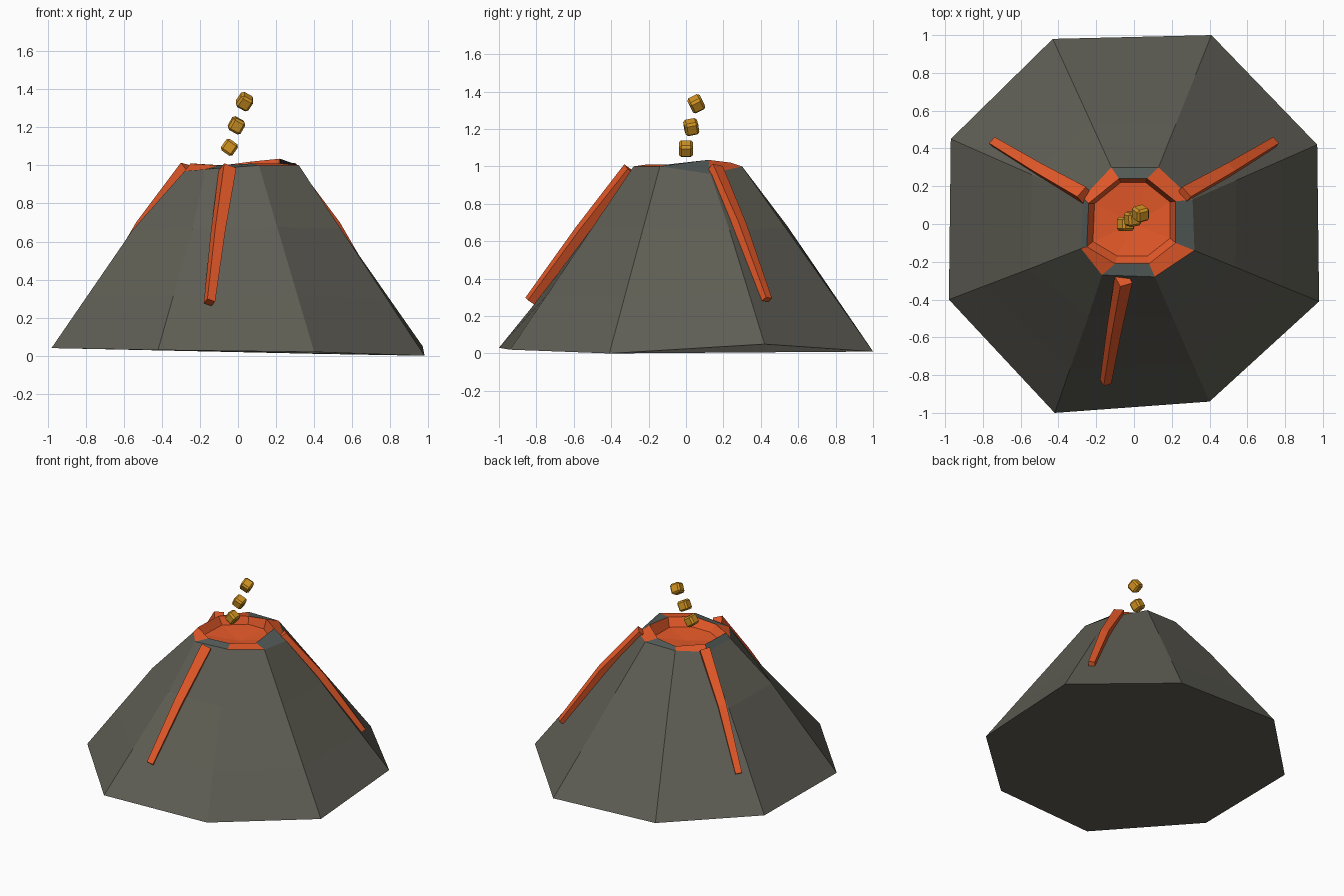
import bpy
import bmesh
import math
from mathutils import Vector, Euler

default_cube = bpy.data.objects.get("Cube")
if default_cube:
    bpy.data.objects.remove(default_cube, do_unlink=True)


def make_material(name, colour):
    material = bpy.data.materials.new(name)
    material.use_nodes = True
    rgba = (*colour, 1.0)
    material.diffuse_color = rgba
    material.node_tree.nodes["Principled BSDF"].inputs["Base Color"].default_value = rgba
    return material


rock = make_material("dark rock", (0.115, 0.112, 0.09))
rim_rock = make_material("cool rim rock", (0.09, 0.11, 0.10))
lava = make_material("orange lava", (0.78, 0.10, 0.022))
gold = make_material("golden ember", (0.65, 0.30, 0.016))


def finish(bm, name, materials):
    bmesh.ops.recalc_face_normals(bm, faces=bm.faces[:])
    mesh = bpy.data.meshes.new(name)
    bm.to_mesh(mesh)
    bm.free()
    for material in materials:
        mesh.materials.append(material)
    obj = bpy.data.objects.new(name, mesh)
    bpy.context.collection.objects.link(obj)
    return obj


def add_loop(bm, points):
    return [bm.verts.new(p) for p in points]


def bridge(bm, lower, upper, pick_material=lambda k: 0):
    """Join two loops with quads, choosing a material for each side."""
    count = len(lower)
    for k in range(count):
        n = (k + 1) % count
        face = bm.faces.new((lower[k], lower[n], upper[n], upper[k]))
        face.material_index = pick_material(k)


# Mountain outline: uneven octagons, counter-clockwise from the right front corner
foot = [Vector(p) for p in (
    (0.98, -0.41, 0), (0.97, 0.42, 0.05), (0.41, 1, 0.01), (-0.43, 0.98, 0.04),
    (-0.97, 0.45, 0.04), (-0.98, -0.4, 0.04), (-0.42, -1, 0.03), (0.4, -0.94, 0.02))]
shoulder = [Vector(p) for p in (
    (0.32, -0.14, 1), (0.31, 0.13, 0.96), (0.13, 0.3, 1), (-0.12, 0.3, 1),
    (-0.27, 0.14, 0.97), (-0.28, -0.13, 0.97), (-0.17, -0.27, 0.98), (0.11, -0.28, 1))]
lip = [Vector(p) for p in (
    (0.22, -0.1, 1.01), (0.22, 0.12, 1.035), (0.07, 0.24, 1.02), (-0.08, 0.24, 1),
    (-0.24, 0.11, 1.01), (-0.25, -0.12, 1.01), (-0.1, -0.21, 1), (0.08, -0.21, 1.01))]
bulge = (1, 1.03, 1, 1.03, 1.08, 1.08, 0.95, 1)


def slope_loop(t, strength):
    points = []
    for a, b, swell in zip(foot, shoulder, bulge):
        p = a.lerp(b, t)
        factor = 1 + (swell - 1) * strength
        points.append((p.x * factor, p.y * factor, p.z))
    return points


# Mountain with rim and lava crater in one closed mesh
bm = bmesh.new()
loops = [add_loop(bm, pts) for pts in (
    foot, slope_loop(0.3, 0.3), slope_loop(0.67, 1), shoulder, lip)]
bm.faces.new(loops[0][::-1])
for low, high in zip(loops[:3], loops[1:4]):
    bridge(bm, low, high)
# Lava spills over the diagonal rim faces
bridge(bm, loops[3], loops[4], lambda k: 2 if k % 2 else 1)
pool = add_loop(bm, [(p.x * 0.87, p.y * 0.87 + 0.012, 0.95) for p in lip])
bridge(bm, loops[4], pool, lambda k: 2)
pool_centre = bm.verts.new((0, 0, 0.93))
for k in range(len(pool)):
    face = bm.faces.new((pool[k], pool[(k + 1) % len(pool)], pool_centre))
    face.material_index = 2
finish(bm, "volcano_mountain", (rock, rim_rock, lava))


def lava_stream(name, path, roll):
    """Square tapering bar that follows the slope."""
    path = [Vector(p) for p in path]
    bm = bmesh.new()
    sections = []
    for i, p in enumerate(path):
        along = (path[min(i + 1, len(path) - 1)] - path[max(i - 1, 0)]).normalized()
        side = along.cross(Vector((0, 0, 1))).normalized()
        out = side.cross(along).normalized()
        radius = 0.05 - 0.009 * i
        corners = []
        for k in range(4):
            angle = math.radians(roll) + k * math.pi / 2
            corners.append(p + radius * (out * math.cos(angle) + side * math.sin(angle)))
        sections.append(add_loop(bm, corners))
    for low, high in zip(sections, sections[1:]):
        bridge(bm, low, high)
    bm.faces.new(sections[0])
    bm.faces.new(sections[-1][::-1])
    finish(bm, name, (lava,))


# Lava streams: one in front and a mirrored pair behind
lava_stream("front_lava_stream",
            ((-0.055, -0.295, 0.98), (-0.105, -0.56, 0.65), (-0.15, -0.835, 0.28)), 12)
for label, s in (("left", 1), ("right", -1)):
    lava_stream(label + "_lava_stream",
                ((s * 0.26, 0.15, 0.985), (s * 0.5, 0.285, 0.68), (s * 0.74, 0.43, 0.285)),
                30 * s)


# Embers: chamfered cubes tumbling out of the crater
def ember(name, centre, tilt):
    bm = bmesh.new()
    bmesh.ops.create_cube(bm, size=0.074)
    bmesh.ops.bevel(bm, geom=bm.edges[:], offset=0.012, segments=1, affect='EDGES')
    obj = finish(bm, name, (gold,))
    obj.location = centre
    obj.rotation_euler = Euler([math.radians(a) for a in tilt])


ember("lower_ember", (-0.045, 0, 1.095), (0, 35, 0))
ember("middle_ember", (-0.008, 0.028, 1.21), (12, 28, 10))
ember("upper_ember", (0.035, 0.055, 1.335), (30, 28, 15))
